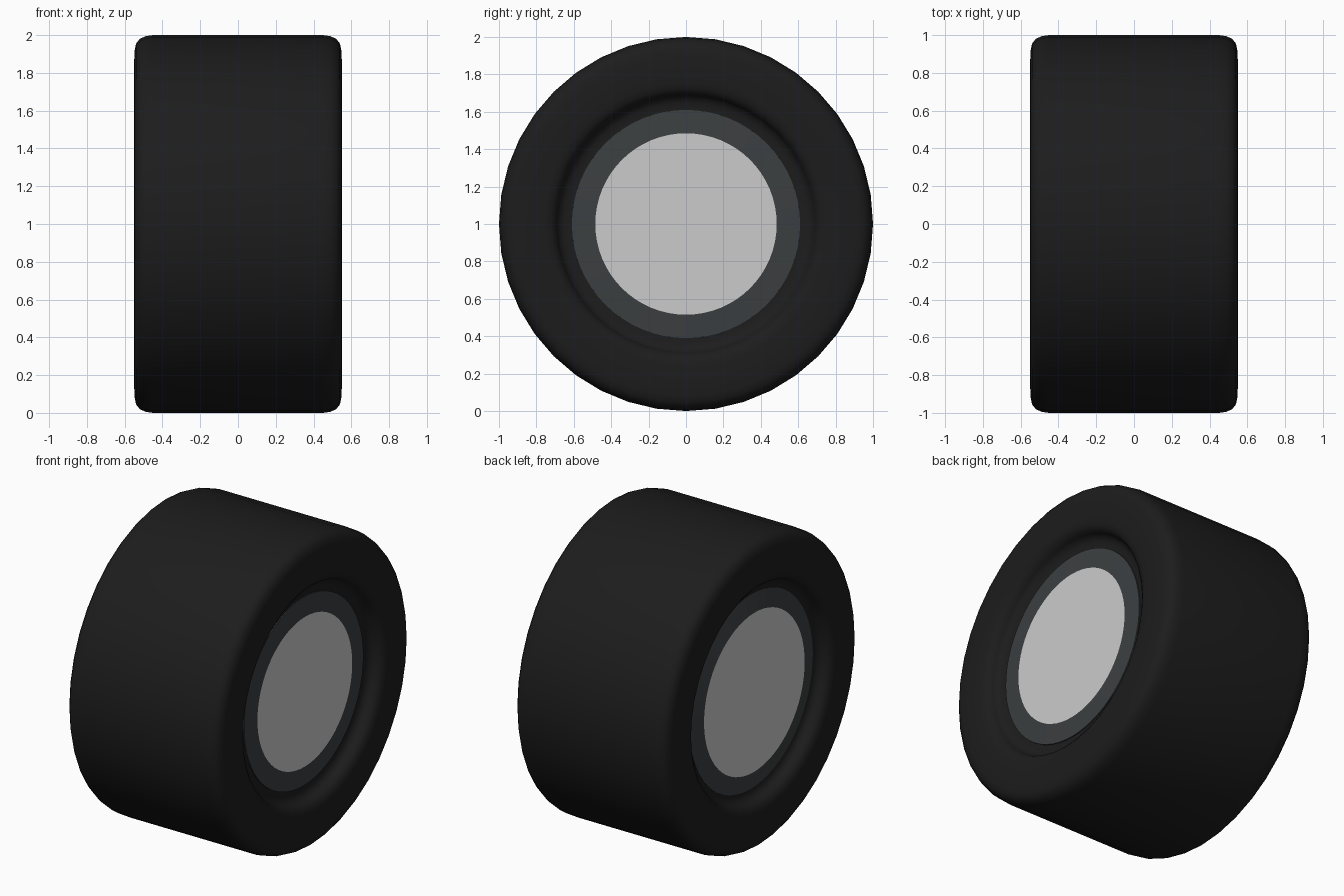
import bpy, bmesh
from math import cos, sin, pi, radians

if "Cube" in bpy.data.objects:
    bpy.data.objects.remove(bpy.data.objects["Cube"])


def material(name, rgb):
    m = bpy.data.materials.new(name)
    m.diffuse_color = (*rgb, 1)
    m.use_nodes = True
    m.node_tree.nodes["Principled BSDF"].inputs["Base Color"].default_value = m.diffuse_color
    return m


def lathe(name, profile, sides, mat=None, cap=False, angle=35):
    """Revolve (x, radius) points around the wheel axis (x axis at z = 1)."""
    bm = bmesh.new()
    rings = []
    for x, r in profile:
        rings.append([bm.verts.new((x, r * sin(2 * pi * i / sides),
                                    1 + r * cos(2 * pi * i / sides)))
                      for i in range(sides)])
    for a, b in zip(rings, rings[1:]):
        for i in range(sides):
            j = (i + 1) % sides
            bm.faces.new((a[i], a[j], b[j], b[i]))
    if cap:
        bm.faces.new(rings[-1])
    bmesh.ops.recalc_face_normals(bm, faces=bm.faces)
    # An open shell must face away from the wheel centre
    flow = sum((f.normal.x * f.calc_center_median().x) * f.calc_area() for f in bm.faces)
    if flow < 0:
        bmesh.ops.reverse_faces(bm, faces=bm.faces)
    me = bpy.data.meshes.new(name)
    bm.to_mesh(me)
    bm.free()
    ob = bpy.data.objects.new(name, me)
    bpy.context.collection.objects.link(ob)
    if mat:
        me.materials.append(mat)
    bpy.ops.object.select_all(action='DESELECT')
    ob.select_set(True)
    bpy.context.view_layer.objects.active = ob
    bpy.ops.object.shade_smooth_by_angle(angle=radians(angle))
    return ob


rubber = material("rubber", (0.012, 0.012, 0.012))
dark_metal = material("dark_metal", (0.045, 0.05, 0.053))

# Tyre: flat tread, rounded shoulders, flat sidewalls and a lip turning in to the rim
half = [(0.0, 1.0), (0.45, 1.0), (0.49, 0.994), (0.52, 0.98), (0.54, 0.955),
        (0.547, 0.92), (0.55, 0.86), (0.55, 0.76), (0.543, 0.725),
        (0.525, 0.70), (0.50, 0.69), (0.48, 0.68), (0.465, 0.65), (0.465, 0.61)]
lathe("tyre", [(-x, r) for x, r in reversed(half[1:])] + half[1:], 40, rubber, angle=50)

# Rim rings and hub discs, slightly larger and more raised on the left
for side, s, r_out, x_out, r_in, x_in in (("right", 1, 0.61, 0.472, 0.485, 0.479),
                                          ("left", -1, 0.63, 0.468, 0.515, 0.49)):
    lathe(side + "_rim", [(s * (x_out - 0.02), r_out), (s * x_out, r_out),
                          (s * x_in, r_in)], 64, dark_metal)
    lathe(side + "_hub_disc", [(s * x_in, r_in), (s * x_in, r_in * 0.5)], 64, cap=True)
